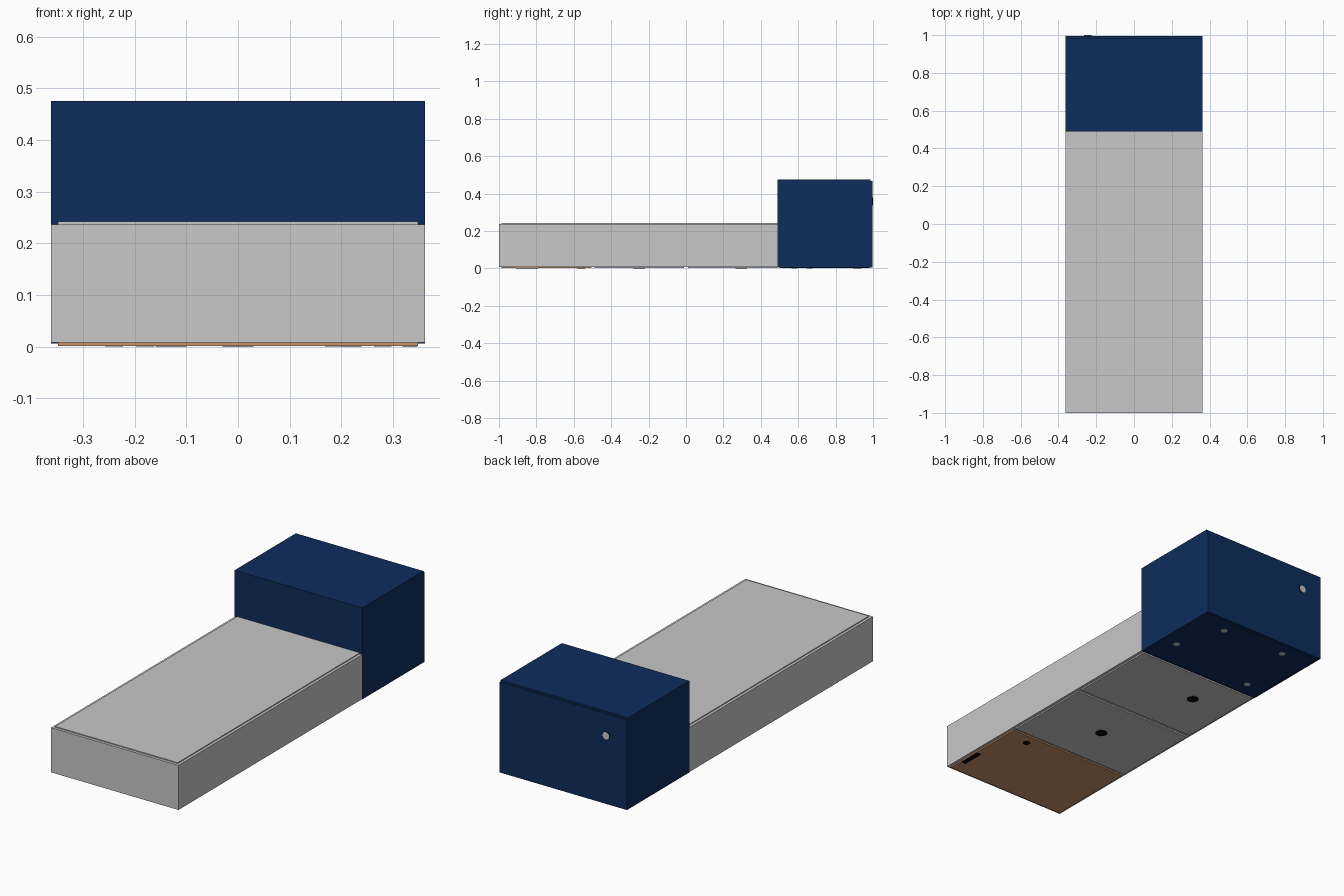
import bpy, math

if "Cube" in bpy.data.objects:
    bpy.data.objects.remove(bpy.data.objects["Cube"])


def material(name, srgb):
    lin = [(c / 255 / 12.92) if c <= 10 else ((c / 255 + 0.055) / 1.055) ** 2.4 for c in srgb]
    m = bpy.data.materials.new(name)
    m.diffuse_color = (*lin, 1)
    m.use_nodes = True
    m.node_tree.nodes["Principled BSDF"].inputs["Base Color"].default_value = m.diffuse_color
    return m


GREY = material("light_grey", (200, 200, 200))
BLUE = material("navy_blue", (13, 45, 92))
WOOD = material("wood_brown", (200, 149, 107))
BLACK = material("black", (8, 8, 8))


def box(name, x0, x1, y0, y1, z0, z1, mat):
    bpy.ops.mesh.primitive_cube_add(size=1, location=((x0 + x1) / 2, (y0 + y1) / 2, (z0 + z1) / 2))
    o = bpy.context.object
    o.name = name
    o.scale = (x1 - x0, y1 - y0, z1 - z0)
    bpy.ops.object.transform_apply(location=False, rotation=False, scale=True)
    o.data.materials.append(mat)
    return o


def disc(name, loc, r, depth, mat, rot=(0, 0, 0), sides=12):
    bpy.ops.mesh.primitive_cylinder_add(vertices=sides, radius=r, depth=depth, location=loc, rotation=rot)
    o = bpy.context.object
    o.name = name
    o.data.materials.append(mat)
    return o


W, IN = 0.362, 0.348      # half width of body and of inset plates
SPLIT = 0.49              # where the grey body meets the blue box

# Long grey body with raised top plate
box("grey_body", -W, W, -1, SPLIT, 0.008, 0.237, GREY)
box("grey_top_plate", -IN, IN, -0.986, SPLIT, 0.236, 0.242, GREY)

# Blue box with back plate and bottom plate
box("blue_box", -W, W, SPLIT, 0.986, 0.006, 0.476, BLUE)
box("blue_back_plate", -W, W, 0.985, 0.996, 0.006, 0.468, BLUE)
box("blue_bottom_plate", -IN, IN, SPLIT + 0.012, 0.982, 0.001, 0.007, BLUE)

# Underside panels
box("wood_bottom_panel", -IN, IN, -0.986, -0.505, 0.001, 0.009, WOOD)
box("grey_bottom_panel_front", -IN, IN, -0.49, -0.01, 0.001, 0.009, GREY)
box("grey_bottom_panel_back", -IN, IN, 0.01, SPLIT - 0.003, 0.001, 0.009, GREY)

# Dark marks on the underside panels
for i, (x, y, r) in enumerate([(-0.13, 0.295, 0.03), (0.0, -0.25, 0.03), (0.22, -0.56, 0.019)]):
    disc(f"underside_hole_{i + 1}", (x, y, 0.001), r, 0.002, BLACK)
box("underside_slot", 0.318, 0.346, -0.91, -0.79, 0.0, 0.002, BLACK)

# Small grey feet under the blue box
for i, (x, y) in enumerate([(0.185, 0.91), (-0.18, 0.92), (0.28, 0.66), (-0.24, 0.58)]):
    disc(f"foot_{i + 1}", (x, y, 0.001), 0.017, 0.002, GREY)

# Knob on the back: black rim with a grey cap
turn = (math.pi / 2, 0, 0)
disc("knob_rim", (-0.245, 0.994, 0.357), 0.021, 0.010, BLACK, turn)
disc("knob_cap", (-0.245, 0.9985, 0.357), 0.019, 0.003, GREY, turn)
